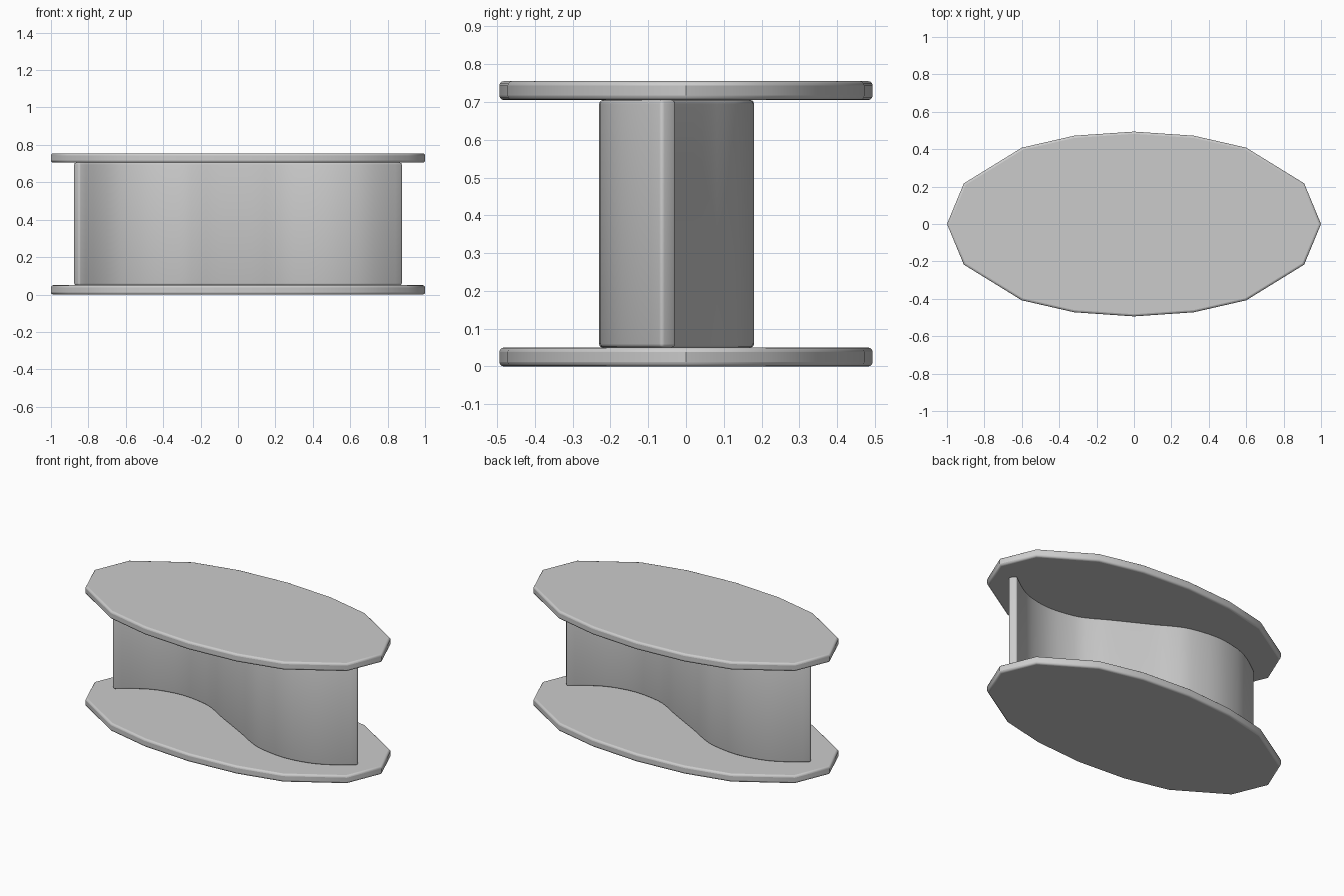
import bpy, bmesh, math
from mathutils import Vector

if "Cube" in bpy.data.objects:
    bpy.data.objects.remove(bpy.data.objects["Cube"])

T = 0.05          # thickness of plates and wall
H = 0.755         # total height


def finish(bm, name, mods):
    """Turn a bmesh into a smooth-shaded object with modifiers."""
    bmesh.ops.recalc_face_normals(bm, faces=bm.faces)
    me = bpy.data.meshes.new(name)
    bm.to_mesh(me)
    bm.free()
    ob = bpy.data.objects.new(name, me)
    bpy.context.collection.objects.link(ob)
    for kind, settings in mods:
        m = ob.modifiers.new(kind.title(), kind)
        for key, value in settings.items():
            setattr(m, key, value)
    bpy.ops.object.select_all(action='DESELECT')
    ob.select_set(True)
    bpy.context.view_layer.objects.active = ob
    bpy.ops.object.shade_smooth_by_angle(angle=math.radians(40))
    return ob


def bevel(width):
    return ('BEVEL', dict(width=width, segments=3, limit_method='ANGLE',
                          angle_limit=math.radians(60)))


# Oval plate outline: one quarter, mirrored to 16 sides
quarter = [(1, 0), (0.91, 0.217), (0.6, 0.408), (0.32, 0.472), (0, 0.494)]
half = quarter + [(-x, y) for x, y in quarter[-2::-1]]
outline = half + [(-x, -y) for x, y in half[1:-1]]


def plate(name, z):
    bm = bmesh.new()
    base = bm.faces.new([bm.verts.new((x, y, z)) for x, y in outline])
    new = bmesh.ops.extrude_face_region(bm, geom=[base])['geom']
    bmesh.ops.translate(bm, vec=(0, 0, T),
                        verts=[v for v in new if isinstance(v, bmesh.types.BMVert)])
    return finish(bm, name, [bevel(0.012)])


plate("bottom_plate", 0)
plate("top_plate", H - T)

# S-shaped wall: half a centre line, rotated half a turn for the other half
arm = [Vector(p) for p in [(0.125, -0.067), (0.21, -0.117), (0.305, -0.157),
                           (0.475, -0.18), (0.635, -0.155), (0.75, -0.102),
                           (0.865, -0.02)]]
keys = [-p for p in reversed(arm)] + [Vector((0, 0))] + arm


def smooth_path(pts, steps):
    """Catmull-Rom curve through the points."""
    p = [2 * pts[0] - pts[1]] + pts + [2 * pts[-1] - pts[-2]]
    out = []
    for a, b, c, d in zip(p, p[1:], p[2:], p[3:]):
        for i in range(steps):
            t = i / steps
            out.append(0.5 * (2 * b + (c - a) * t + (2 * a - 5 * b + 4 * c - d) * t * t
                              + (3 * b - a - 3 * c + d) * t ** 3))
    return out + [pts[-1]]


bm = bmesh.new()
rows = [[bm.verts.new((p.x, p.y - 0.025, z)) for z in (T, H - T)]
        for p in smooth_path(keys, 3)]
for (a, b), (c, d) in zip(rows, rows[1:]):
    bm.faces.new((a, c, d, b))
finish(bm, "curved_wall", [('SOLIDIFY', dict(thickness=T, offset=0)), bevel(0.01)])
